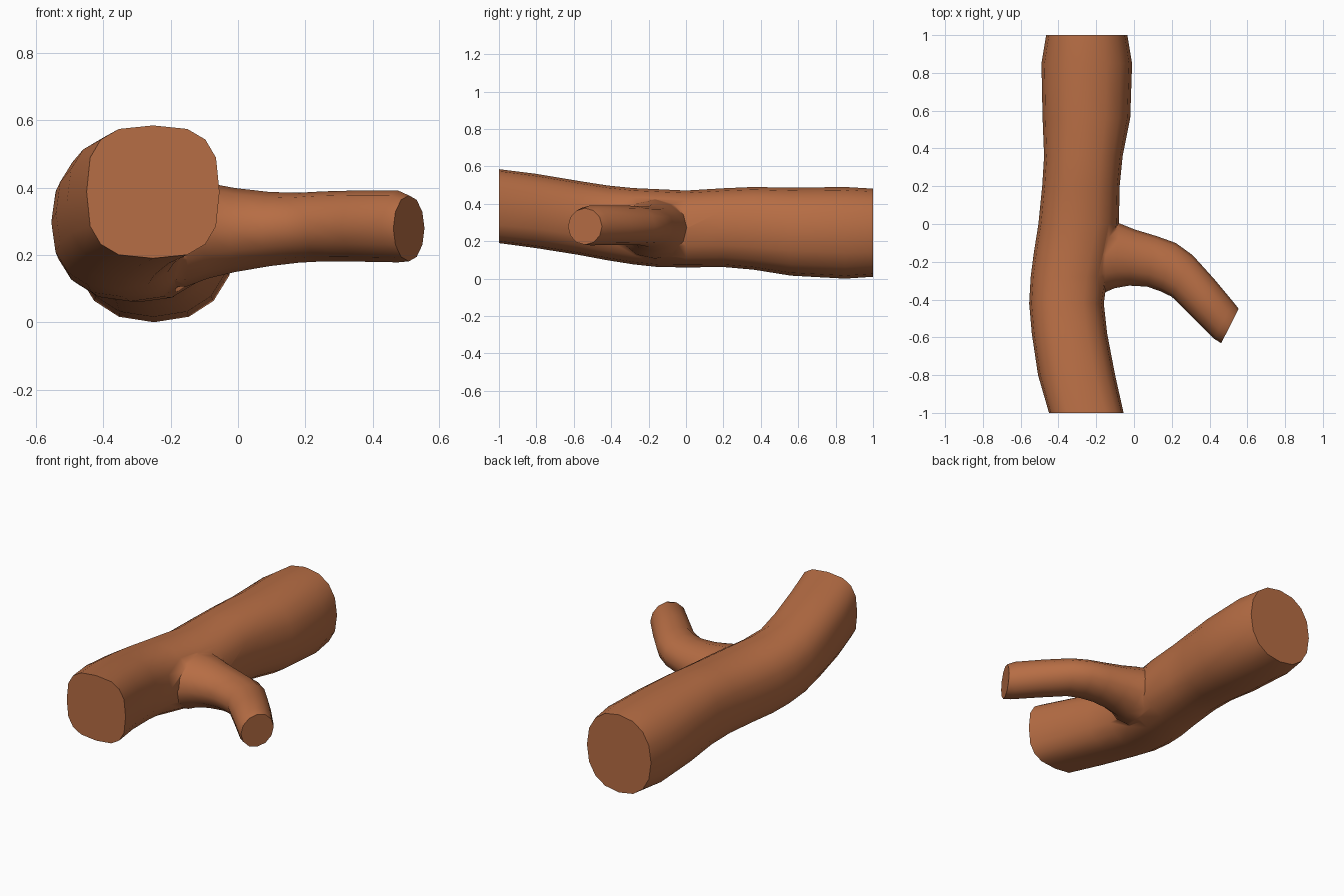
import bpy, bmesh, math
from mathutils import Vector

if "Cube" in bpy.data.objects:
    bpy.data.objects.remove(bpy.data.objects["Cube"])

bark = bpy.data.materials.new("reddish brown bark")
bark.diffuse_color = (0.47, 0.153, 0.058, 1)
bark.use_nodes = True
bark.node_tree.nodes["Principled BSDF"].inputs["Base Color"].default_value = bark.diffuse_color


def spow(v, p):
    return math.copysign(abs(v) ** p, v)


def loft(name, rings):
    """Skin closed rings of equal point count, with flat end caps."""
    bm = bmesh.new()
    loops = [[bm.verts.new(p) for p in ring] for ring in rings]
    n = len(loops[0])
    for a, b in zip(loops, loops[1:]):
        for i in range(n):
            bm.faces.new((a[i], a[(i + 1) % n], b[(i + 1) % n], b[i]))
    bm.faces.new(loops[0])
    bm.faces.new(loops[-1])
    bmesh.ops.recalc_face_normals(bm, faces=bm.faces[:])
    me = bpy.data.meshes.new(name)
    bm.to_mesh(me)
    bm.free()
    me.materials.append(bark)
    ob = bpy.data.objects.new(name, me)
    bpy.context.collection.objects.link(ob)
    return ob


# Main limb: y, left x, right x, bottom z, top z, squareness
limb = [
    (-1.00, -.450, -.055, .190, .585, 2.9),
    (-0.80, -.508, -.100, .163, .560, 2.6),
    (-0.58, -.541, -.142, .128, .523, 2.5),
    (-0.42, -.555, -.160, .098, .498, 2.4),
    (-0.28, -.547, -.140, .076, .484, 2.4),
    (-0.15, -.530, -.110, .062, .478, 2.4),
    (0.00, -.506, -.080, .060, .471, 2.4),
    (0.20, -.486, -.076, .062, .483, 2.4),
    (0.36, -.476, -.060, .048, .490, 2.4),
    (0.56, -.484, -.020, .016, .486, 2.3),
    (0.85, -.490, -.010, .000, .490, 2.3),
    (1.00, -.465, -.035, .010, .481, 2.3),
]
rings = []
for y, x0, x1, z0, z1, n in limb:
    ring = []
    for i in range(16):
        a = math.tau * i / 16
        ring.append(((x0 + x1) / 2 + (x1 - x0) / 2 * spow(math.cos(a), 2 / n), y,
                     (z0 + z1) / 2 + (z1 - z0) / 2 * spow(math.sin(a), 2 / n)))
    rings.append(ring)
trunk = loft("branch", rings)

# Side shoot: centre x, y, z, heading in degrees, half width, half height
shoot = [
    (-.250, -.165, .265, 0, .210, .165),
    (-.150, -.165, .265, 0, .195, .158),
    (-.090, -.168, .272, -4, .172, .142),
    (-.010, -.178, .274, -6, .149, .125),
    (.095, -.198, .277, -11, .136, .110),
    (.180, -.228, .281, -18, .134, .104),
    (.255, -.275, .285, -27, .123, .104),
    (.365, -.390, .286, -30, .116, .106),
    (.475, -.510, .285, -27, .110, .107),
    (.508, -.540, .279, -27, .102, .098),
]
rings = []
for x, y, z, h, w, t in shoot:
    side = Vector((-math.sin(math.radians(h)), math.cos(math.radians(h)), 0))
    rings.append([Vector((x, y, z)) + side * w * math.cos(math.tau * i / 12)
                  + Vector((0, 0, t * math.sin(math.tau * i / 12))) for i in range(12)])
side = loft("side_shoot", rings)

# Merge the shoot into the limb
mod = trunk.modifiers.new("join", 'BOOLEAN')
mod.operation = 'UNION'
mod.solver = 'EXACT'
mod.object = side
bpy.context.view_layer.objects.active = trunk
trunk.select_set(True)
side.select_set(False)
bpy.ops.object.modifier_apply(modifier=mod.name)
bpy.data.objects.remove(side)

# Smooth bark and soft crotch, crisp sawn ends
bpy.ops.object.shade_smooth_by_angle(angle=math.radians(62))
